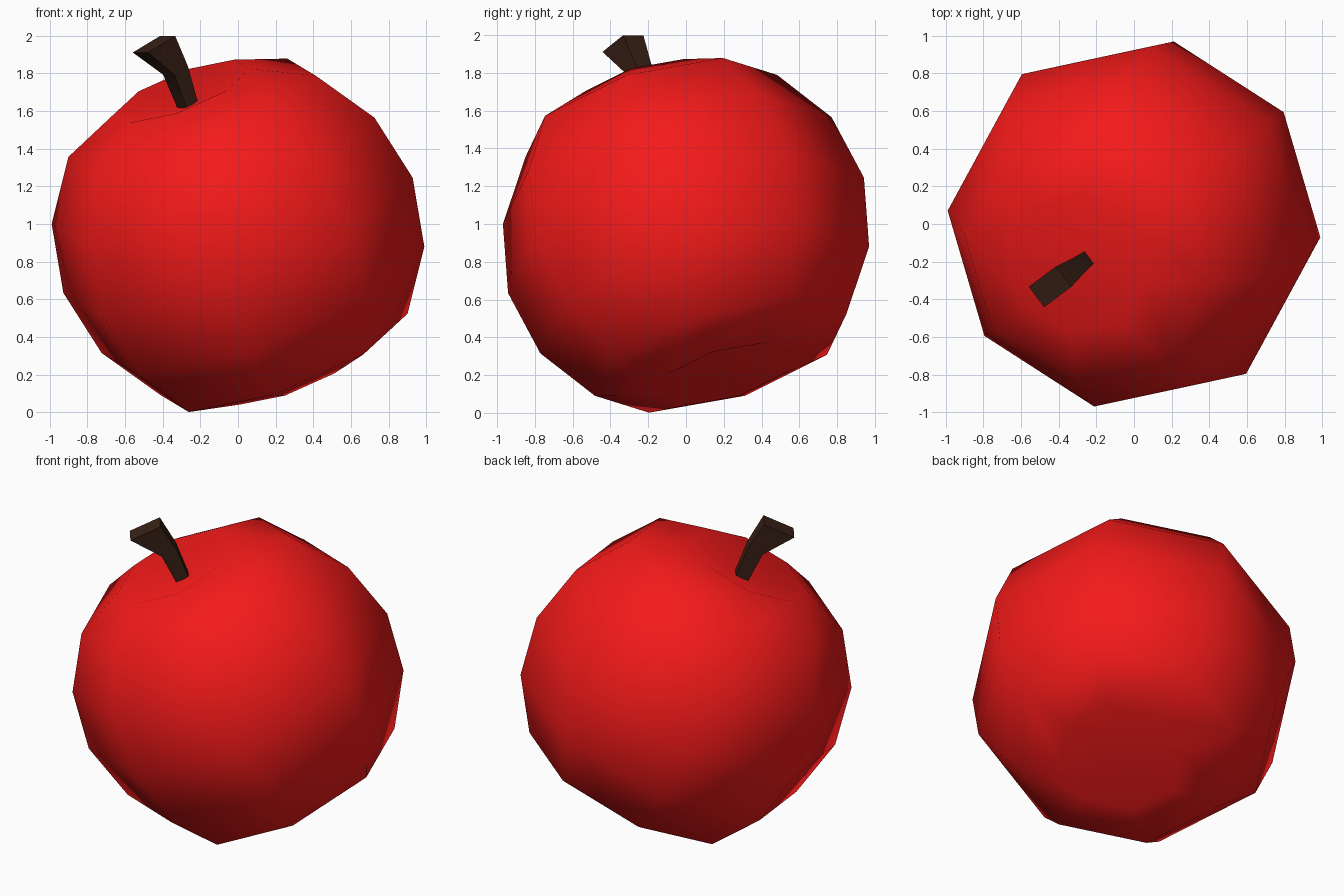
import bpy, bmesh
from math import cos, sin, pi, radians
from mathutils import Matrix

if "Cube" in bpy.data.objects:
    bpy.data.objects.remove(bpy.data.objects["Cube"])

# The whole fruit leans towards front left
LEAN = (Matrix.Translation((0, 0, 0.94)) @ Matrix.Rotation(radians(216.8), 4, 'Z')
        @ Matrix.Rotation(radians(25.8), 4, 'Y'))


def material(name, color):
    mat = bpy.data.materials.new(name)
    mat.diffuse_color = color
    mat.use_nodes = True
    mat.node_tree.nodes["Principled BSDF"].inputs["Base Color"].default_value = mat.diffuse_color
    return mat


def finish(bm, name, mat):
    bmesh.ops.recalc_face_normals(bm, faces=bm.faces)
    bm.transform(LEAN)
    mesh = bpy.data.meshes.new(name)
    bm.to_mesh(mesh)
    bm.free()
    mesh.materials.append(mat)
    obj = bpy.data.objects.new(name, mesh)
    bpy.context.collection.objects.link(obj)
    bpy.context.view_layer.objects.active = obj
    obj.select_set(True)
    return obj


def bridge(bm, rings):
    for a, b in zip(rings, rings[1:]):
        n = len(a)
        for i in range(n):
            j = (i + 1) % n
            bm.faces.new((a[i], a[j], b[j], b[i]))


# Apple body: eight-sided sphere with dimples at both poles
R = 0.994
profile = [(0.38, -0.815)]
profile += [(R * cos(radians(t)), R * sin(radians(t))) for t in (-45, -22.5, 0, 22.5, 45)]
profile += [(0.385, 0.85)]
bm = bmesh.new()
rings = [[bm.verts.new((r * cos(i * pi / 4), r * sin(i * pi / 4), h)) for i in range(8)]
         for r, h in profile]
bridge(bm, rings)
for ring, depth in ((rings[0], -0.69), (rings[-1], 0.76)):
    pole = bm.verts.new((0, 0, depth))
    for i in range(8):
        bm.faces.new((ring[i], ring[(i + 1) % 8], pole))
body = finish(bm, "apple_body", material("apple_red", (0.9, 0.01, 0.01, 1)))
bpy.ops.object.shade_smooth()
body.select_set(False)

# Stem: four-sided, flaring and bending outwards (offset, height, half length, half width)
sections = [(0.0, 0.75, 0.04, 0.04), (-0.008, 0.968, 0.05, 0.05), (0.06, 1.156, 0.10, 0.068)]
bm = bmesh.new()
rings = [[bm.verts.new((c + sx * a, sy * b, h))
          for sx, sy in ((-1, -1), (1, -1), (1, 1), (-1, 1))] for c, h, a, b in sections]
bridge(bm, rings)
bm.faces.new(rings[0])
bm.faces.new(rings[-1])
finish(bm, "stem", material("stem_brown", (0.04, 0.015, 0.008, 1)))
bpy.ops.object.shade_smooth_by_angle(angle=radians(50))
